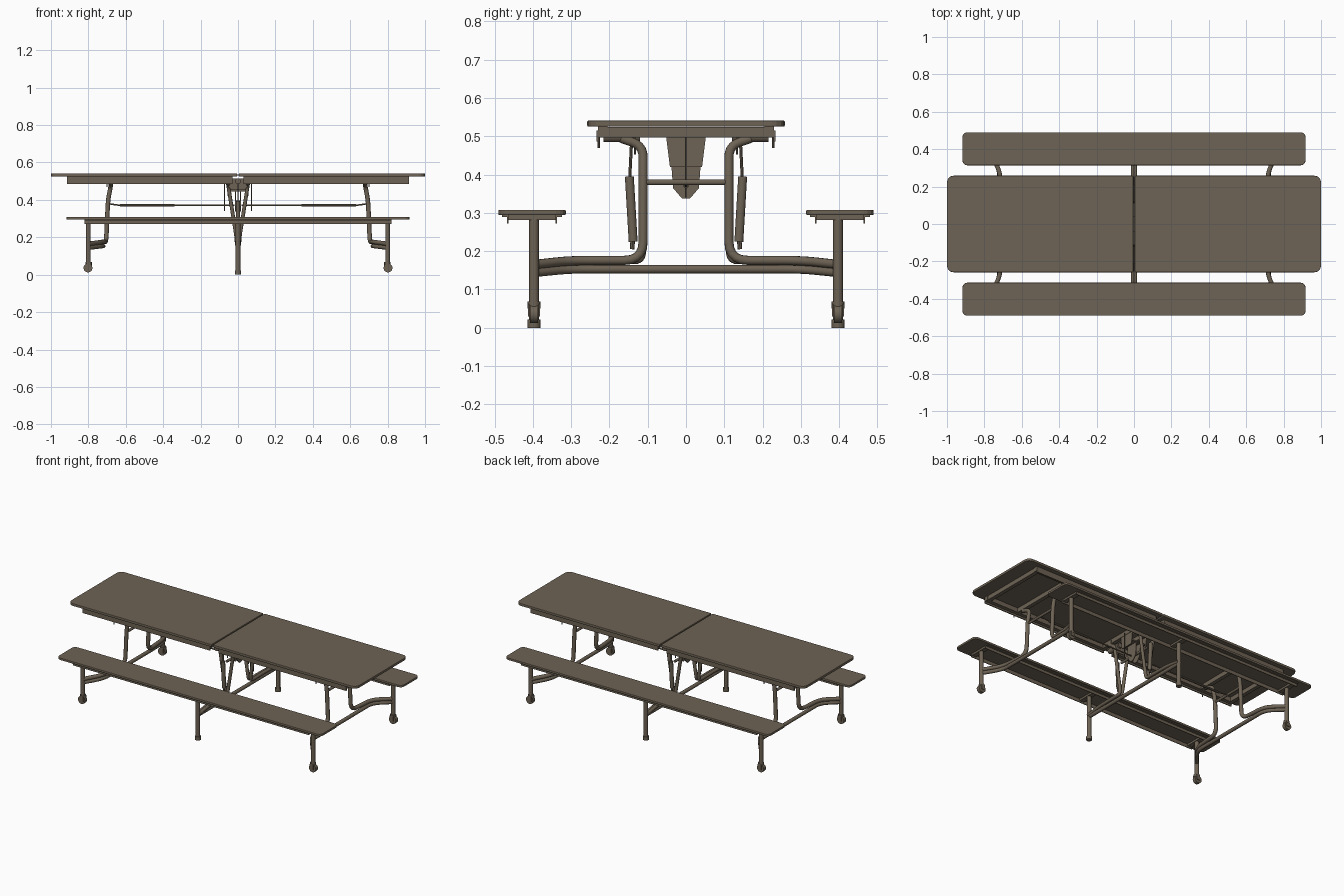
import bpy, bmesh, math
from mathutils import Vector

if "Cube" in bpy.data.objects:
    bpy.data.objects.remove(bpy.data.objects["Cube"])

COLOUR = (0.155, 0.125, 0.090, 1)
taupe = bpy.data.materials.new("taupe")
taupe.use_nodes = True
taupe.diffuse_color = COLOUR
taupe.node_tree.nodes["Principled BSDF"].inputs["Base Color"].default_value = COLOUR


def finish(name, bm, smooth=False):
    bmesh.ops.recalc_face_normals(bm, faces=bm.faces)
    mesh = bpy.data.meshes.new(name)
    bm.to_mesh(mesh)
    bm.free()
    mesh.materials.append(taupe)
    obj = bpy.data.objects.new(name, mesh)
    bpy.context.collection.objects.link(obj)
    if smooth:
        bpy.ops.object.select_all(action="DESELECT")
        obj.select_set(True)
        bpy.context.view_layer.objects.active = obj
        bpy.ops.object.shade_smooth_by_angle(angle=math.radians(40))
    return obj


def box(name, x0, x1, y0, y1, z0, z1):
    bm = bmesh.new()
    bmesh.ops.create_cube(bm, size=1)
    for v in bm.verts:
        v.co = Vector(((x0 + x1) / 2 + v.co.x * (x1 - x0),
                       (y0 + y1) / 2 + v.co.y * (y1 - y0),
                       (z0 + z1) / 2 + v.co.z * (z1 - z0)))
    return finish(name, bm)


def extrude(name, points, offset, corners=None, radius=0.0):
    """Extrude a flat profile, optionally rounding the chosen corners."""
    bm = bmesh.new()
    face = bm.faces.new([bm.verts.new(p) for p in points])
    if radius:
        verts = [v for i, v in enumerate(face.verts) if i in corners]
        bmesh.ops.bevel(bm, geom=verts, offset=radius, segments=4,
                        profile=0.5, affect="VERTICES")
    geom = bmesh.ops.extrude_face_region(bm, geom=bm.faces[:])["geom"]
    bmesh.ops.translate(bm, vec=offset,
                        verts=[g for g in geom if isinstance(g, bmesh.types.BMVert)])
    return finish(name, bm)


def slab(name, x0, x1, y0, y1, z0, z1, corners, radius):
    pts = [(x0, y0, z0), (x1, y0, z0), (x1, y1, z0), (x0, y1, z0)]
    obj = extrude(name, pts, (0, 0, z1 - z0), corners, radius)
    edge = obj.modifiers.new("soft_edge", "BEVEL")
    edge.width, edge.segments = 0.003, 2
    return obj


def tube(name, points, r, bend=0.05, sides=12):
    """Sweep a round section along a path with filleted bends."""
    pts = [Vector(p) for p in points]
    path = [pts[0]]
    for a, b, c in zip(pts, pts[1:], pts[2:]):
        d = min(bend, (a - b).length * 0.48, (c - b).length * 0.48)
        s, e = b + (a - b).normalized() * d, b + (c - b).normalized() * d
        for i in range(6):
            t = i / 5
            path.append(s * (1 - t) ** 2 + b * 2 * t * (1 - t) + e * t * t)
    path.append(pts[-1])
    bm = bmesh.new()
    rings, normal = [], None
    for i, p in enumerate(path):
        tan = (path[min(i + 1, len(path) - 1)] - path[max(i - 1, 0)]).normalized()
        normal = tan.orthogonal() if normal is None else normal - tan * normal.dot(tan)
        normal.normalize()
        side = tan.cross(normal)
        rings.append([bm.verts.new(p + r * (normal * math.cos(k * math.tau / sides)
                                            + side * math.sin(k * math.tau / sides)))
                      for k in range(sides)])
    for a, b in zip(rings, rings[1:]):
        for k in range(sides):
            n = (k + 1) % sides
            bm.faces.new((a[k], a[n], b[n], b[k]))
    bm.faces.new(rings[0])
    bm.faces.new(rings[-1])
    return finish(name, bm, True)


SIDES = ((1, "left"), (-1, "right"))
ENDS = ((1, "back"), (-1, "front"))

# Table top halves and their under frames
for sx, sn in SIDES:
    xs = sorted((sx * 0.004, sx))
    slab(f"table_top_{sn}", *xs, -0.258, 0.258, 0.525, 0.541,
         (1, 2) if sx > 0 else (0, 3), 0.035)
    for sy, en in ENDS:
        x0, x1 = sorted((sx * 0.03, sx * 0.915))
        y0, y1 = sorted((sy * 0.205, sy * 0.23))
        box(f"table_rail_{en}_{sn}", x0, x1, y0, y1, 0.497, 0.525)
        y0, y1 = sorted((sy * 0.228, sy * 0.234))
        box(f"table_rail_lip_{en}_{sn}", x0, x1, y0, y1, 0.486, 0.515)
        tube(f"frame_bolt_{en}_{sn}", [(sx * 0.7, sy * 0.228, 0.47),
             (sx * 0.7, sy * 0.228, 0.5)], 0.003, sides=6)
    for x, part in ((0.90, "outer"), (0.68, "leg"), (0.045, "inner")):
        box(f"table_{part}_crossbar_{sn}", sx * x - 0.012, sx * x + 0.012,
            -0.22, 0.22, 0.497, 0.524)

# Benches with angle rails
for sy, en in ENDS:
    y = sy * 0.402
    slab(f"bench_{en}", -0.917, 0.917, y - 0.088, y + 0.088, 0.294, 0.308,
         (0, 1, 2, 3), 0.025)
    for k, part in ((-1, "near"), (1, "far")):
        edge = y + k * 0.063
        box(f"bench_rail_{part}_{en}", -0.82, 0.82, edge - 0.002, edge + 0.002, 0.272, 0.294)
        y0, y1 = sorted((edge, edge + k * 0.015))
        box(f"bench_flange_{part}_{en}", -0.82, 0.82, y0, y1, 0.289, 0.294)
    for x, part in ((-0.8, "right"), (0, "middle"), (0.8, "left")):
        box(f"bench_bracket_{part}_{en}", x - 0.015, x + 0.015,
            y - 0.063, y + 0.063, 0.282, 0.294)

# End legs: bent uprights, posts, casters and cross tubes
for sx, sn in SIDES:
    for sy, en in ENDS:
        tag = f"{en}_{sn}"
        tube(f"end_upright_{tag}", [
            (sx * 0.68, sy * 0.17, 0.495), (sx * 0.68, sy * 0.112, 0.475),
            (sx * 0.695, sy * 0.112, 0.40), (sx * 0.705, sy * 0.112, 0.176),
            (sx * 0.72, sy * 0.30, 0.176), (sx * 0.80, sy * 0.40, 0.165)], 0.012)
        tube(f"end_post_{tag}", [(sx * 0.8, sy * 0.397, 0.06),
             (sx * 0.8, sy * 0.397, 0.285)], 0.013)
        x, y = sx * 0.798, sy * 0.397
        tube(f"caster_cap_{tag}", [(x, y, 0.05), (x, y, 0.068)], 0.017)
        for k in (-1, 1):
            box(f"caster_fork_{tag}", x - 0.012, x + 0.012,
                y + k * 0.014 - 0.002, y + k * 0.014 + 0.002, 0.03, 0.062)
        tube(f"caster_wheel_{tag}", [(x + sx * 0.004, y - 0.011, 0.036),
             (x + sx * 0.004, y + 0.011, 0.036)], 0.024, sides=16)
    tube(f"end_cross_tube_{sn}", [
        (sx * 0.8, -0.4, 0.143), (sx * 0.72, -0.3, 0.153),
        (sx * 0.72, 0.3, 0.153), (sx * 0.8, 0.4, 0.143)], 0.011)
    tube(f"end_spacer_{sn}", [(sx * 0.695, -0.112, 0.38), (sx * 0.695, 0.112, 0.38)], 0.008)

    # Folding link rods
    tube(f"link_rod_{sn}", [(sx * 0.02, 0, 0.37), (sx * 0.63, 0, 0.37),
         (sx * 0.695, 0, 0.38)], 0.004, sides=8)
    tube(f"link_sleeve_{sn}", [(sx * 0.34, 0, 0.371), (sx * 0.63, 0, 0.371)], 0.007, sides=8)
    tube(f"stop_pin_{sn}", [(sx * 0.072, 0, 0.34), (sx * 0.072, 0, 0.5)], 0.003, sides=6)

# Centre legs: converging tubes, foot posts and spring struts
for sy, en in ENDS:
    for sx, sn in SIDES:
        tube(f"centre_upright_{en}_{sn}", [
            (sx * 0.055, sy * 0.16, 0.495), (sx * 0.052, sy * 0.112, 0.475),
            (sx * 0.010, sy * 0.112, 0.21), (sx * 0.008, sy * 0.118, 0.176),
            (sx * 0.006, sy * 0.30, 0.176), (sx * 0.006, sy * 0.40, 0.160)], 0.010)
    tube(f"centre_post_{en}", [(0, sy * 0.397, 0.012), (0, sy * 0.397, 0.285)], 0.013)
    tube(f"centre_foot_{en}", [(0, sy * 0.397, 0), (0, sy * 0.397, 0.022)], 0.017)
    tube(f"strut_body_{en}", [(0, sy * 0.138, 0.225), (0, sy * 0.148, 0.395)], 0.012)
    tube(f"strut_rod_{en}", [(0, sy * 0.147, 0.39), (0, sy * 0.142, 0.49)], 0.004, sides=8)
    tube(f"strut_pivot_{en}", [(0, sy * 0.141, 0.205), (0, sy * 0.139, 0.23)], 0.006, sides=8)
    # Hinge plates beside the centre seam
    extrude(f"hinge_plate_{en}", [(-0.06, sy * 0.13, 0.515), (0.06, sy * 0.13, 0.515),
            (0.06, sy * 0.13, 0.48), (0.035, sy * 0.13, 0.452),
            (-0.035, sy * 0.13, 0.452), (-0.06, sy * 0.13, 0.48)], (0, sy * 0.006, 0))
    tube(f"hinge_pin_{en}", [(0, sy * 0.12, 0.5), (0, sy * 0.215, 0.5)], 0.016)
tube("centre_cross_tube", [(0, -0.4, 0.153), (0, 0.4, 0.153)], 0.011)
tube("centre_spacer", [(0, -0.112, 0.38), (0, 0.112, 0.38)], 0.008)

# Central latch bracket and its tapered tongue
for sx, sn in SIDES:
    extrude(f"latch_plate_{sn}", [(sx * 0.05, -0.052, 0.5), (sx * 0.05, 0.052, 0.5),
            (sx * 0.05, 0.042, 0.42), (sx * 0.05, -0.042, 0.42)], (sx * 0.005, 0, 0))
    extrude(f"latch_tongue_{sn}", [(sx * 0.012, -0.04, 0.45), (sx * 0.012, 0.04, 0.45),
            (sx * 0.012, 0.034, 0.365), (sx * 0.012, 0.010, 0.337),
            (sx * 0.012, -0.010, 0.337), (sx * 0.012, -0.034, 0.365)], (sx * 0.005, 0, 0))
box("latch_bridge", -0.05, 0.05, -0.042, 0.042, 0.445, 0.452)
